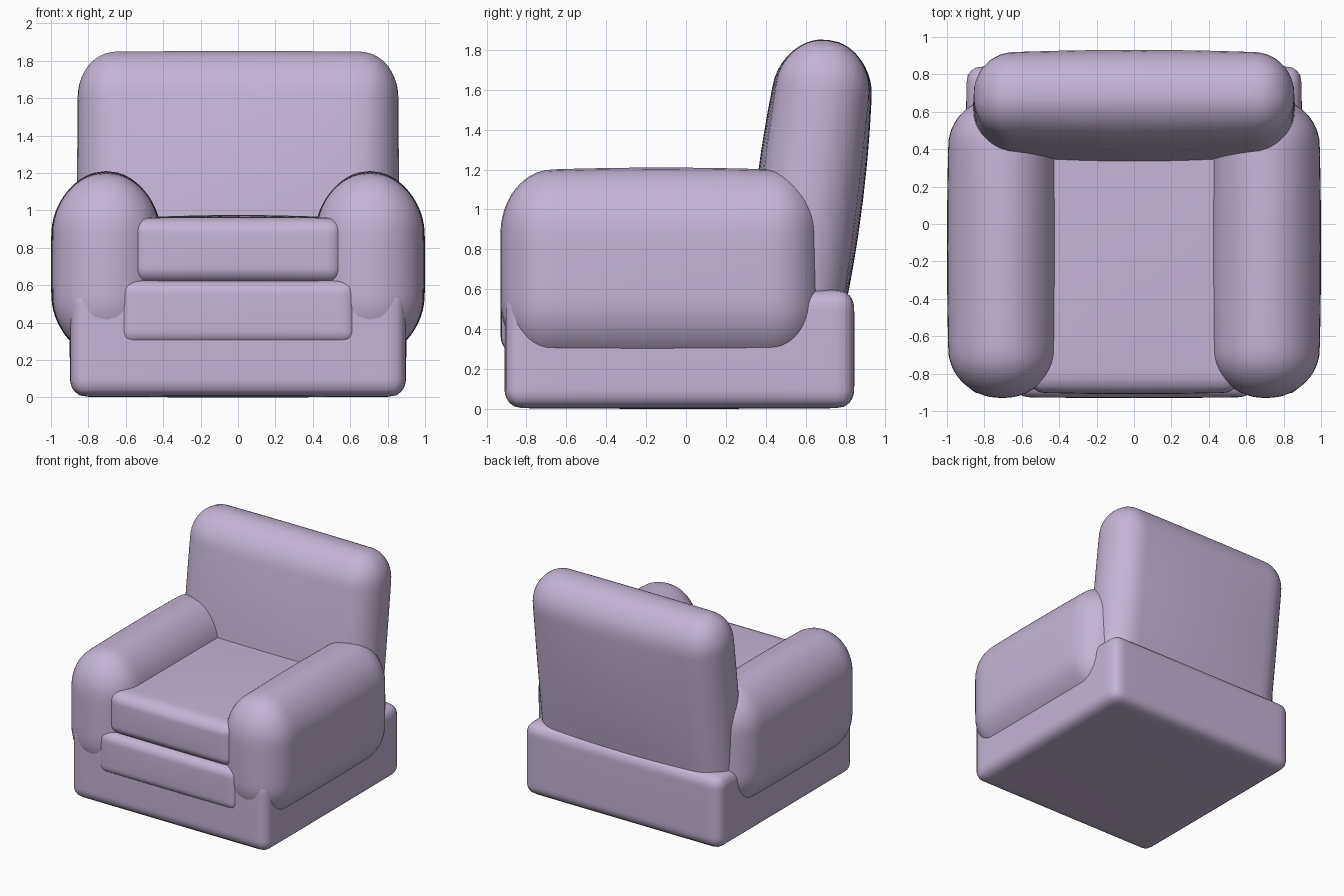
import bpy
import bmesh
import math
from mathutils import Vector, Matrix

if "Cube" in bpy.data.objects:
    bpy.data.objects.remove(bpy.data.objects["Cube"], do_unlink=True)

# Upholstery colour
fabric = bpy.data.materials.new("mauve fabric")
fabric.use_nodes = True
COLOUR = (0.56, 0.46, 0.66, 1.0)
fabric.diffuse_color = COLOUR
fabric.node_tree.nodes["Principled BSDF"].inputs["Base Color"].default_value = COLOUR


def pad(name, centre, half, radius, bulge=(0, 0, 0), tilt=0.0, cuts=23):
    """Stuffed box: rounded per axis, with its faces swelling in the middle."""
    bm = bmesh.new()
    bmesh.ops.create_cube(bm, size=2)
    bmesh.ops.subdivide_edges(bm, edges=bm.edges[:], cuts=cuts, use_grid_fill=True)
    for v in bm.verts:
        # gather grid lines towards the rounded edges
        p = [math.copysign(abs(c) ** 0.6, c) if abs(c) > 1e-5 else 0.0 for c in v.co]
        core, d = Vector(), Vector()
        for i in range(3):
            limit = half[i] - radius[i]
            q = p[i] * half[i]
            core[i] = max(-limit, min(limit, q))
            d[i] = (q - core[i]) / radius[i]
        d.normalize()
        q = [core[i] + radius[i] * d[i] for i in range(3)]
        n = [q[i] / half[i] for i in range(3)]
        for i in range(3):
            j, k = (i + 1) % 3, (i + 2) % 3
            q[i] += bulge[i] * n[i] * (1 - n[j] ** 2) * (1 - n[k] ** 2)
        v.co = q
    bmesh.ops.transform(bm, verts=bm.verts[:],
                        matrix=Matrix.Rotation(math.radians(tilt), 4, 'X'))
    for f in bm.faces:
        f.smooth = True
    mesh = bpy.data.meshes.new(name)
    bm.to_mesh(mesh)
    bm.free()
    mesh.materials.append(fabric)
    obj = bpy.data.objects.new(name, mesh)
    obj.location = centre
    bpy.context.collection.objects.link(obj)
    return obj


# Base with softly rounded edges
pad("base", (0, -0.033, 0.3), (0.895, 0.875, 0.296), (0.08, 0.08, 0.09),
    (0.005, 0.003, 0.004))

# Rolled arms
for side, name in ((1, "left_arm"), (-1, "right_arm")):
    pad(name, (side * 0.705, -0.125, 0.71), (0.28, 0.803, 0.48),
        (0.275, 0.25, 0.31), (0.015, 0.003, 0.02))

# Leaning backrest
pad("backrest", (0, 0.62, 1.08), (0.855, 0.225, 0.77), (0.2, 0.215, 0.24),
    (0.005, 0.045, 0.006), tilt=-7)

# Seat cushion and the lower front cushion
pad("seat_cushion", (0, -0.2, 0.785), (0.565, 0.7, 0.175), (0.08, 0.09, 0.08),
    (0.0, 0.01, 0.015))
pad("lower_cushion", (0, -0.2, 0.455), (0.63, 0.725, 0.17), (0.06, 0.06, 0.07),
    (0.005, 0.006, 0.0))
